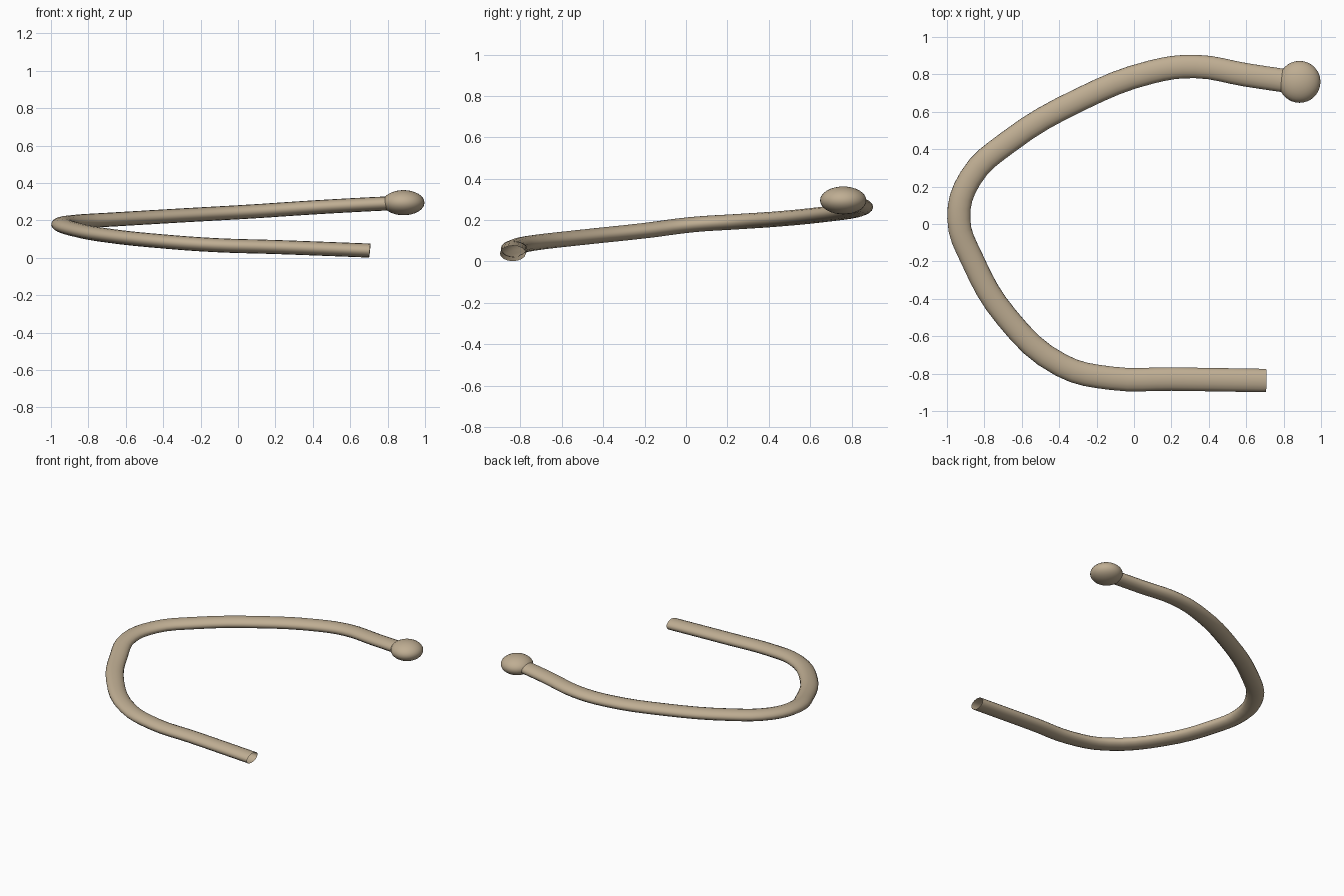
import bpy
from mathutils import Vector

if "Cube" in bpy.data.objects:
    bpy.data.objects.remove(bpy.data.objects["Cube"])

FLAT = 0.6      # the whole model is flattened vertically

mat = bpy.data.materials.new("tan")
mat.diffuse_color = (0.52, 0.42, 0.29, 1)
mat.use_nodes = True
mat.node_tree.nodes["Principled BSDF"].inputs["Base Color"].default_value = mat.diffuse_color

# Centre line of the bent tube, from the open end to the ball
path = [(0.705, -0.837, 0.039), (0.2, -0.829, 0.058), (-0.12, -0.825, 0.068),
        (-0.39, -0.755, 0.087), (-0.68, -0.50, 0.117), (-0.865, -0.19, 0.150),
        (-0.937, 0.03, 0.178), (-0.875, 0.245, 0.192), (-0.67, 0.44, 0.205),
        (-0.28, 0.67, 0.228), (0.09, 0.812, 0.249), (0.33, 0.842, 0.265),
        (0.60, 0.797, 0.281), (0.88, 0.755, 0.295)]

curve = bpy.data.curves.new("bent_tube", 'CURVE')
curve.dimensions = '3D'
curve.resolution_u = 4
curve.bevel_depth = 0.0625
curve.bevel_resolution = 6
curve.use_fill_caps = False
spline = curve.splines.new('BEZIER')
spline.bezier_points.add(len(path) - 1)
for bp, (x, y, z) in zip(spline.bezier_points, path):
    bp.co = Vector((x, y, z / FLAT))
    bp.handle_left_type = bp.handle_right_type = 'AUTO'
tube = bpy.data.objects.new("bent_tube", curve)
tube.scale = (1, 1, FLAT)
bpy.context.collection.objects.link(tube)
tube.data.materials.append(mat)
bpy.context.view_layer.objects.active = tube
tube.select_set(True)
bpy.ops.object.convert(target='MESH')
bpy.ops.object.transform_apply(location=False, rotation=False, scale=True)
bpy.ops.object.shade_smooth()

# Flattened ball at the upper end
bpy.ops.mesh.primitive_uv_sphere_add(segments=32, ring_count=16, radius=0.112,
                                     location=(0.885, 0.76, 0.295))
ball = bpy.context.object
ball.name = "end_ball"
ball.scale.z = FLAT
bpy.ops.object.transform_apply(location=False, rotation=False, scale=True)
bpy.ops.object.shade_smooth()
ball.data.materials.append(mat)
